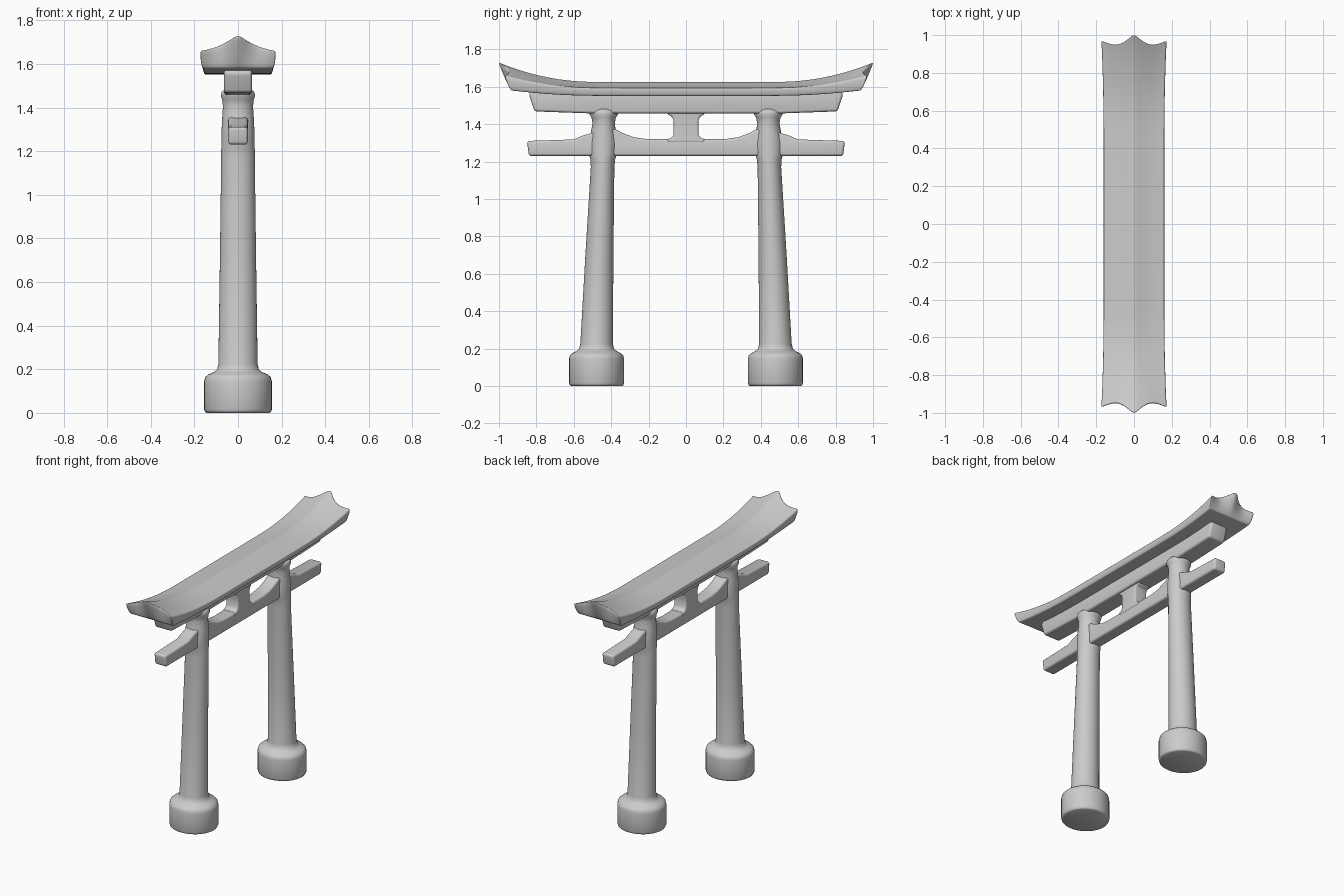
import bpy, bmesh, math

if "Cube" in bpy.data.objects:
    bpy.data.objects.remove(bpy.data.objects["Cube"])

def make_object(name, verts, faces):
    mesh = bpy.data.meshes.new(name)
    mesh.from_pydata(verts, [], faces)
    bm = bmesh.new()
    bm.from_mesh(mesh)
    bmesh.ops.recalc_face_normals(bm, faces=bm.faces)
    bm.to_mesh(mesh)
    bm.free()
    ob = bpy.data.objects.new(name, mesh)
    bpy.context.collection.objects.link(ob)
    return ob

def smooth(ob):
    for p in ob.data.polygons:
        p.use_smooth = True

def loft(rings):
    """Closed tube through equal-length rings, capped at both ends."""
    n = len(rings[0])
    verts = [v for r in rings for v in r]
    faces = [(k*n + i, k*n + (i+1) % n, (k+1)*n + (i+1) % n, (k+1)*n + i)
             for k in range(len(rings) - 1) for i in range(n)]
    return verts, faces

def plate(name, profile, half_x, bevel):
    """Side (y, z) profile given thickness in x, with rounded edges."""
    n = len(profile)
    verts, faces = loft([[(x, y, z) for y, z in profile] for x in (-half_x, half_x)])
    faces += [tuple(range(n)), tuple(range(n, 2*n))]
    ob = make_object(name, verts, faces)
    mod = ob.modifiers.new("round", 'BEVEL')
    mod.width, mod.segments, mod.limit_method = bevel, 4, 'ANGLE'
    mod.angle_limit = math.radians(35)
    smooth(ob)
    return ob

def mirrored(half):
    """Complete a half profile (y > 0, ordered) with its mirror image."""
    return half + [(-y, z) for y, z in reversed(half)]

# Leaning pillars with round footings: (z, centre y, radius y, radius x)
pillar = [(0, .478, .135, .143), (.004, .478, .143, .151), (.015, .478, .147, .155),
          (.145, .478, .147, .155), (.163, .478, .143, .151), (.176, .478, .130, .137),
          (.186, .478, .108, .112), (.198, .478, .094, .096), (.225, .478, .087, .09),
          (.7, .463, .075, .083), (1.17, .446, .063, .077), (1.21, .445, .066, .077),
          (1.24, .444, .075, .075), (1.3, .443, .075, .075), (1.36, .442, .066, .072),
          (1.405, .44, .060, .069), (1.435, .44, .065, .072), (1.452, .44, .077, .078),
          (1.47, .44, .077, .076), (1.48, .44, .068, .066)]
SEG = 40
for side, label in ((-1, "left"), (1, "right")):
    rings = [[(rx*math.cos(a), side*(c + ry*math.sin(a)), z)
              for a in (2*math.pi*i/SEG for i in range(SEG))] for z, c, ry, rx in pillar]
    verts, faces = loft(rings)
    last = len(verts) - SEG
    faces += [tuple(range(SEG)), tuple(range(last, last + SEG))]
    ob = make_object(label + "_pillar", verts, faces)
    smooth(ob)

# Lower tie beam with wedges on both sides of each pillar
plate("lower_beam", mirrored([(.4, 1.23), (.84, 1.23), (.85, 1.31), (.6, 1.318), (.555, 1.337),
                              (.50, 1.355), (.38, 1.375), (.345, 1.355), (.28, 1.33),
                              (.21, 1.32)]), .045, .014)

# Short central strut, flared at both ends
plate("centre_strut", mirrored([(.10, 1.30), (.10, 1.32), (.076, 1.328), (.066, 1.345),
                                (.066, 1.42), (.076, 1.442), (.10, 1.452), (.10, 1.48)]),
      .047, .012)

# Upper beam below the roof, with slanted ends
plate("upper_beam", mirrored([(.5, 1.457), (.81, 1.468), (.84, 1.558), (.82, 1.585),
                              (.5, 1.57)]), .064, .014)

# Curved roof: (x as share of half width, height share eave-to-ridge, end reach)
half = [(1, 0, .975), (.93, .03, .972), (.78, .10, .96), (.48, .33, .945), (.17, .77, .985)]
top = half + [(0, 1.08, 1.016)] + [(-u, h, r) for u, h, r in reversed(half)]
stations = [0, .2, .4, .55, .68, .8, .9, .96, .99, 1]
rings = []
for s in [-v for v in reversed(stations[1:])] + stations:
    t = max(0, (abs(s) - .5)/.5)**2
    ridge, eave, under = 1.625 + .108*t, 1.593 + .068*t, 1.551 + .03*t
    w = .164 + .012*t
    upper = [(u*w, s*r, eave + h*(ridge - eave)) for u, h, r in top]
    lower = [(u*w*.95, s*.94, under) for u, h, r in reversed(top)]
    rings.append(upper + lower)
verts, faces = loft(rings)
n, m = len(rings[0]), len(top)
for base in (0, len(verts) - n):
    faces += [(base + i, base + i + 1, base + n - 2 - i, base + n - 1 - i) for i in range(m - 1)]
roof = make_object("roof", verts, faces)
sub = roof.modifiers.new("smooth", 'SUBSURF')
sub.levels = sub.render_levels = 2
smooth(roof)
